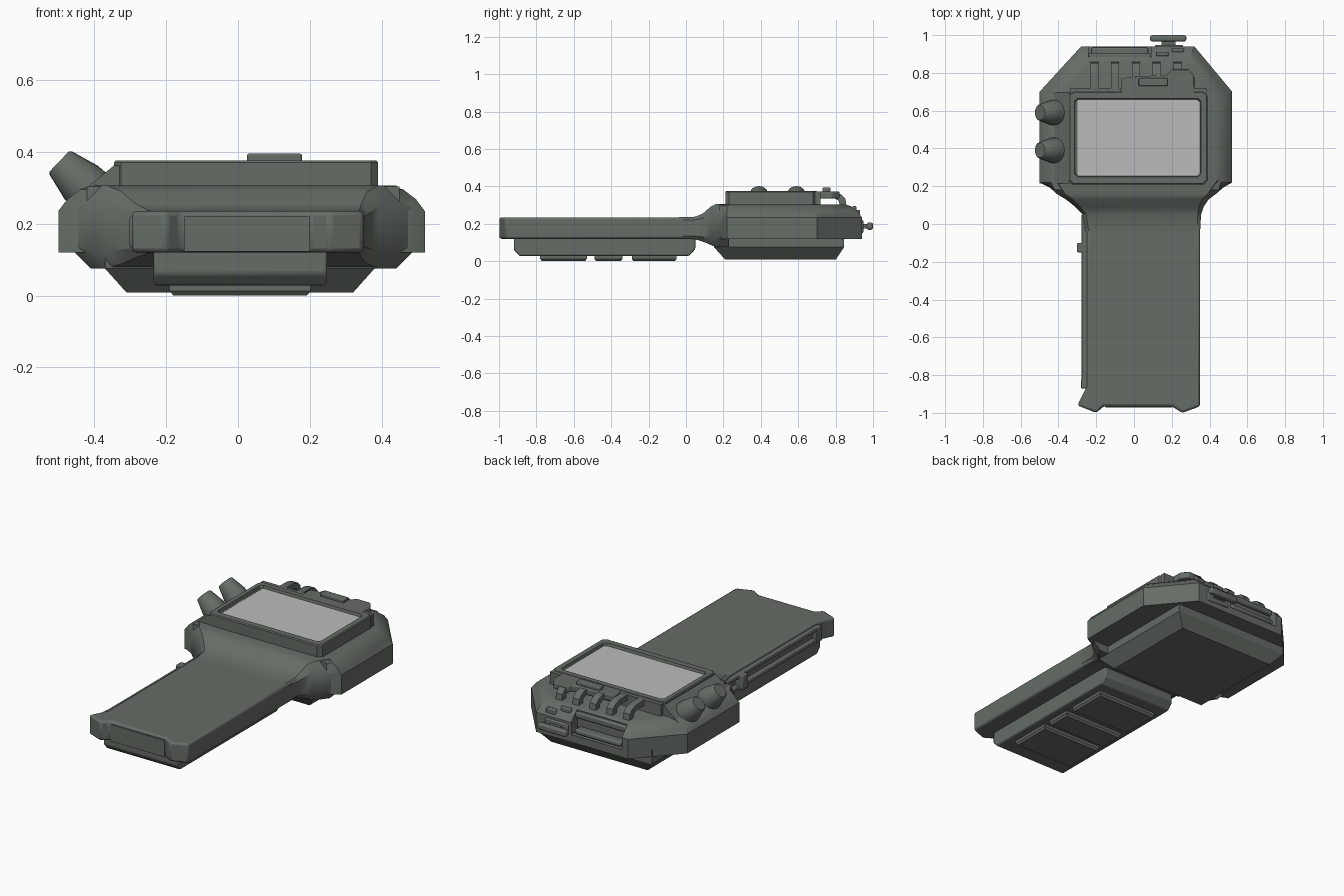
import bpy, bmesh, math
from mathutils import Vector

cube = bpy.data.objects.get("Cube")
if cube:
    bpy.data.objects.remove(cube, do_unlink=True)


def material(name, rgb):
    m = bpy.data.materials.new(name)
    m.use_nodes = True
    m.diffuse_color = (*rgb, 1)
    m.node_tree.nodes["Principled BSDF"].inputs["Base Color"].default_value = (*rgb, 1)
    return m


GREEN = material("drab green", (0.13, 0.15, 0.13))
GREY = material("screen grey", (0.50, 0.50, 0.50))


def loft(name, rings, mat=GREEN, bevel=0, segments=2, smooth=30):
    """Skin matching closed rings of 3D points and cap both ends."""
    bm = bmesh.new()
    loops = [[bm.verts.new(p) for p in ring] for ring in rings]
    for a, b in zip(loops, loops[1:]):
        for i in range(len(a)):
            j = (i + 1) % len(a)
            bm.faces.new((a[i], a[j], b[j], b[i]))
    bm.faces.new(loops[0])
    bm.faces.new(loops[-1])
    bmesh.ops.recalc_face_normals(bm, faces=bm.faces)
    me = bpy.data.meshes.new(name)
    bm.to_mesh(me)
    bm.free()
    ob = bpy.data.objects.new(name, me)
    bpy.context.collection.objects.link(ob)
    me.materials.append(mat)
    if bevel:
        mod = ob.modifiers.new("bevel", 'BEVEL')
        mod.width, mod.segments = bevel, segments
    if smooth:
        bpy.ops.object.select_all(action='DESELECT')
        ob.select_set(True)
        bpy.context.view_layer.objects.active = ob
        bpy.ops.object.shade_smooth_by_angle(angle=math.radians(smooth))
    return ob


def rect(x0, x1, y0, y1, c=0.0):
    """Rectangle outline, with cut corners when c is set."""
    if not c:
        return [(x0, y0), (x1, y0), (x1, y1), (x0, y1)]
    return [(x0 + c, y0), (x1 - c, y0), (x1, y0 + c), (x1, y1 - c),
            (x1 - c, y1), (x0 + c, y1), (x0, y1 - c), (x0, y0 + c)]


def at_z(outline, z):
    return [(x, y, z) for x, y in outline]


def plate(name, outline, z0, z1, **kw):
    return loft(name, [at_z(outline, z0), at_z(outline, z1)], **kw)


def box(name, x0, x1, y0, y1, z0, z1, **kw):
    return plate(name, rect(x0, x1, y0, y1), z0, z1, **kw)


def extrude_x(name, profile, x0, x1, **kw):
    return loft(name, [[(x, y, z) for y, z in profile] for x in (x0, x1)], **kw)


def cut(target, cutter):
    mod = target.modifiers.new("cut", 'BOOLEAN')
    mod.operation, mod.object, mod.solver = 'DIFFERENCE', cutter, 'EXACT'
    cutter.hide_render = True
    cutter.display_type = 'WIRE'
    cutter.hide_set(True)


# Head: eight-sided body whose upper rim rolls inward
def head_ring(d, z):
    return at_z([(-0.42, 0.18), (0.45, 0.18), (0.52 - d, 0.22), (0.52 - d, 0.70 - d * 0.4),
                 (0.32 - d * 0.4, 0.94 - d), (-0.28 + d * 0.4, 0.94 - d),
                 (-0.50 + d, 0.70 - d * 0.4), (-0.50 + d, 0.22)], z)


head = loft("head_body", [head_ring(0, 0.12), head_ring(0, 0.235), head_ring(0.025, 0.268),
                          head_ring(0.06, 0.295), head_ring(0.09, 0.303)])
cut(head, box("rear_slot_cutter", -0.24, 0.09, 0.885, 1.1, 0.165, 0.4, smooth=0))
box("rear_slot_bar", -0.225, 0.075, 0.88, 0.935, 0.17, 0.2, bevel=0.01)
box("rear_slot_lid", -0.24, 0.09, 0.875, 0.905, 0.25, 0.285, bevel=0.008)

# Lower hull under the head
loft("lower_hull", [at_z(rect(-0.31, 0.32, 0.21, 0.80), 0.008),
                    at_z(rect(-0.37, 0.38, 0.15, 0.845), 0.075),
                    at_z(rect(-0.37, 0.38, 0.14, 0.845), 0.16)], smooth=0)


# Neck: flares from the handle to the head
def neck_ring(y, x0, x1, z0, z1, c):
    return [(x, y, z) for x, z in rect(x0, x1, z0, z1, c)]


loft("neck", [neck_ring(-0.04, -0.255, 0.35, 0.12, 0.235, 0.015),
              neck_ring(0.05, -0.27, 0.355, 0.117, 0.238, 0.017),
              neck_ring(0.09, -0.31, 0.368, 0.105, 0.255, 0.025),
              neck_ring(0.13, -0.36, 0.395, 0.088, 0.29, 0.035),
              neck_ring(0.16, -0.41, 0.435, 0.075, 0.306, 0.045),
              neck_ring(0.23, -0.485, 0.515, 0.075, 0.306, 0.075)])

# Sloping knob mount and its two tapered knobs
mount = [(-0.50, 0.12), (-0.50, 0.235), (-0.345, 0.362), (-0.30, 0.362), (-0.30, 0.12)]
loft("knob_mount", [[(x, y, z) for x, z in mount] for y in (0.215, 0.70)], smooth=0)


def knob(name, y):
    axis = Vector((-0.72, 0, 0.69)).normalized()
    side = Vector((axis.z, 0, -axis.x))
    base = Vector((-0.385, y, 0.265))
    rings = []
    for t, r in ((0, 0.070), (0.07, 0.066), (0.15, 0.045), (0.156, 0.039)):
        rings.append([base + axis * t + side * (r * math.cos(a)) + Vector((0, r * math.sin(a), 0))
                      for a in (math.tau * i / 24 for i in range(24))])
    loft(name, rings, smooth=35)


knob("front_knob", 0.39)
knob("rear_knob", 0.59)

# Screen frame with a sunken display
frame_out, frame_in = (-0.345, 0.39, 0.21, 0.70), (-0.31, 0.35, 0.255, 0.66)
loft("screen_frame", [at_z(rect(*frame_out, 0.02), 0.27), at_z(rect(*frame_out, 0.02), 0.37),
                      at_z(rect(-0.34, 0.385, 0.215, 0.695, 0.02), 0.376),
                      at_z(rect(-0.315, 0.355, 0.25, 0.665, 0.015), 0.376),
                      at_z(rect(*frame_in, 0.015), 0.358)], smooth=0)
plate("display", rect(*frame_in, 0.015), 0.357, 0.361, mat=GREY, smooth=0)

# Latch behind the screen, with its button
plate("latch_plate", [(-0.07, 0.69), (0.32, 0.69), (0.32, 0.78), (0.29, 0.82), (0.20, 0.82),
                      (0.18, 0.79), (0.0, 0.78), (-0.07, 0.77)], 0.335, 0.374, bevel=0.006)
box("latch_base", -0.34, 0.385, 0.69, 0.72, 0.28, 0.372)
box("latch_button", 0.025, 0.178, 0.73, 0.772, 0.37, 0.395, bevel=0.006)

# Row of curved hooks
hook = [(0.68, 0.372), (0.79, 0.370), (0.83, 0.358), (0.852, 0.335), (0.858, 0.295),
        (0.825, 0.295), (0.815, 0.325), (0.79, 0.338), (0.68, 0.34)]
for i in range(5):
    x = -0.21 + 0.11 * i
    extrude_x(f"hook_{i + 1}", hook, x - 0.021, x + 0.021)

# Rear connector and small studs
box("connector_stem", 0.145, 0.22, 0.92, 0.975, 0.175, 0.2)
box("connector_plate", 0.085, 0.277, 0.966, 1.0, 0.168, 0.207, bevel=0.012, segments=3)
box("connector_socket", 0.11, 0.26, 0.91, 0.948, 0.15, 0.222, bevel=0.008)
for i, (x, y) in enumerate(((0.15, 0.9), (0.232, 0.92))):
    box(f"rear_stud_{i + 1}", x - 0.032, x + 0.032, y - 0.011, y + 0.011, 0.24, 0.295 - i * 0.02, bevel=0.006)

# Handle slab with flared front corners
handle_outline = [(-0.25, 0.08), (-0.25, -0.86), (-0.30, -0.96), (-0.20, -1.0), (-0.16, -0.965),
                  (0.20, -0.965), (0.255, -1.0), (0.35, -0.965), (0.35, 0.08)]
plate("handle", handle_outline, 0.12, 0.235, bevel=0.012)
box("handle_end_panel", -0.15, 0.20, -0.972, -0.95, 0.122, 0.22, smooth=0)

# Side rails and clip on the handle's right
for i, z in enumerate((0.13, 0.195)):
    box(f"side_rail_{i + 1}", -0.277, -0.24, -0.86, 0.05, z, z + 0.022, bevel=0.004)
box("side_rail_end", -0.28, -0.24, -0.87, -0.82, 0.13, 0.217, bevel=0.004)
box("side_clip", -0.302, -0.24, -0.15, -0.10, 0.133, 0.218, bevel=0.006)

# Lower grip with three pads
grip = [(-0.92, 0.13), (-0.92, 0.06), (-0.89, 0.028), (0.015, 0.028), (0.05, 0.065), (0.05, 0.13)]
extrude_x("lower_grip", grip, -0.235, 0.248, bevel=0.008, smooth=40)
for i, (y0, y1) in enumerate(((-0.78, -0.53), (-0.49, -0.34), (-0.29, -0.05))):
    loft(f"grip_pad_{i + 1}", [at_z(rect(-0.18, 0.192, y0 + 0.01, y1 - 0.01), 0.0),
                               at_z(rect(-0.19, 0.202, y0, y1), 0.012),
                               at_z(rect(-0.19, 0.202, y0, y1), 0.035)], smooth=0)
